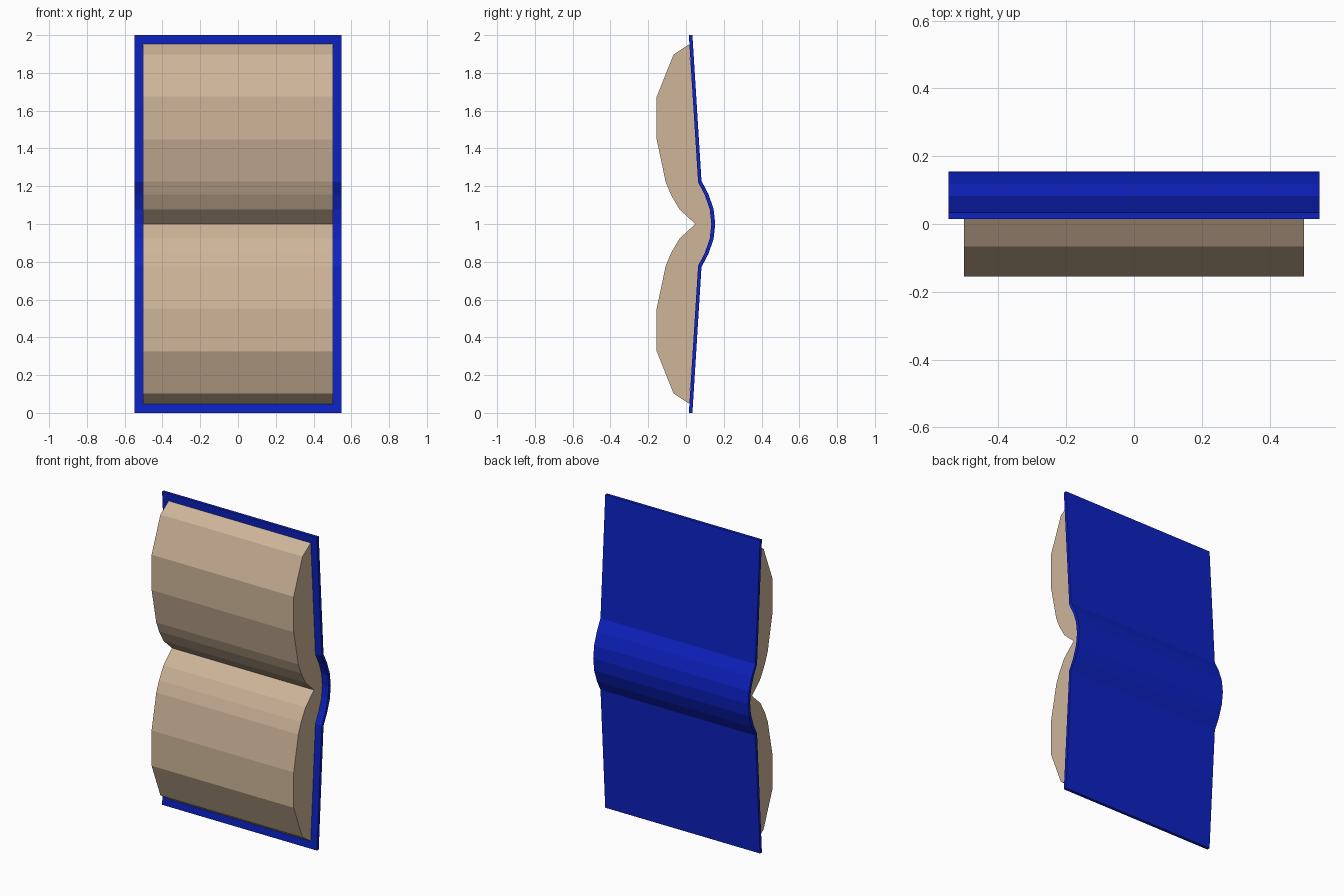
import bpy
import bmesh

cube = bpy.data.objects.get("Cube")
if cube:
    bpy.data.objects.remove(cube, do_unlink=True)


def make_material(name, rgb):
    mat = bpy.data.materials.new(name)
    mat.use_nodes = True
    mat.diffuse_color = (*rgb, 1)
    mat.node_tree.nodes["Principled BSDF"].inputs["Base Color"].default_value = (*rgb, 1)
    return mat


def mirrored(half):
    """Continue a (y, height above the fold) half profile below the fold."""
    return half + [(y, -h) for y, h in reversed(half) if h > 0]


def extrude_profile(name, outline, half_width, mat):
    """Sweep a closed side outline across the width; heights are from the fold at z = 1."""
    bm = bmesh.new()
    side = bm.faces.new([bm.verts.new((-half_width, y, 1 + h)) for y, h in outline])
    swept = bmesh.ops.extrude_face_region(bm, geom=[side])
    verts = [v for v in swept["geom"] if isinstance(v, bmesh.types.BMVert)]
    bmesh.ops.translate(bm, verts=verts, vec=(2 * half_width, 0, 0))
    bmesh.ops.recalc_face_normals(bm, faces=bm.faces)
    mesh = bpy.data.meshes.new(name)
    bm.to_mesh(mesh)
    bm.free()
    mesh.materials.append(mat)
    obj = bpy.data.objects.new(name, mesh)
    bpy.context.collection.objects.link(obj)
    return obj


blue = make_material("cover blue", (0.004, 0.016, 0.55))
cream = make_material("paper tan", (0.62, 0.46, 0.32))

# Half profiles from the top edge down to the fold
cover_back = [(0.034, 1), (0.082, 0.228), (0.118, 0.16), (0.146, 0.08), (0.155, 0)]
cover_front = [(0.015, 1), (0.064, 0.222), (0.1, 0.152), (0.126, 0.076), (0.134, 0)]
page_front = [(0.017, 0.952), (-0.066, 0.897), (-0.155, 0.674), (-0.155, 0.448),
              (-0.108, 0.224), (-0.08, 0.156), (-0.035, 0.078), (0.05, 0)]

# Bent cover with rounded spine
extrude_profile("cover", mirrored(cover_back) + mirrored(cover_front)[::-1], 0.547, blue)

# Page block, its back seated against the cover
page_back = [(y + 0.002, h) for y, h in cover_front[1:]]
extrude_profile("pages", mirrored(page_front) + mirrored(page_back)[::-1], 0.502, cream)
